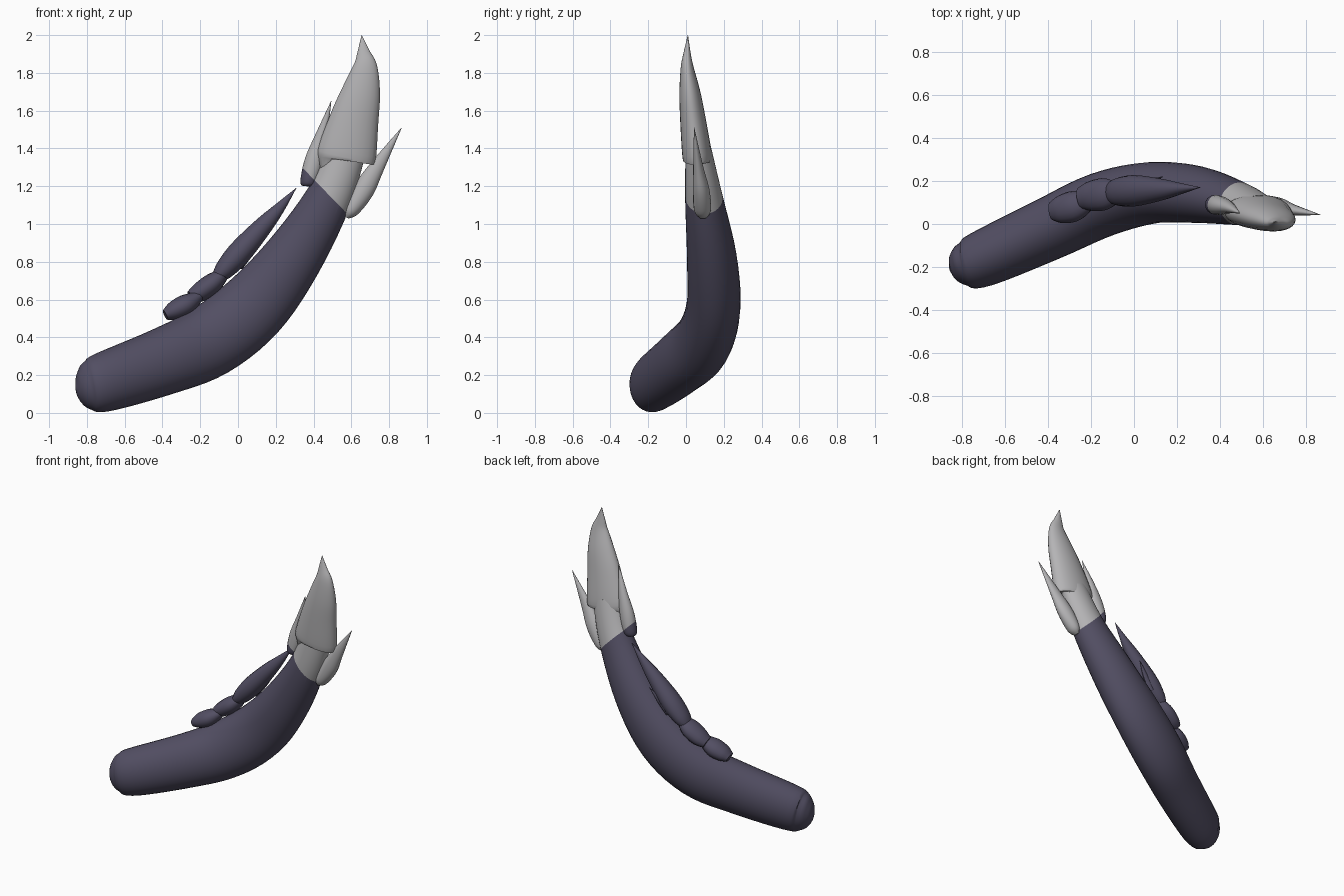
import bpy
import bmesh
import math
from mathutils import Vector

if "Cube" in bpy.data.objects:
    bpy.data.objects.remove(bpy.data.objects["Cube"])


def make_material(name, rgb):
    mat = bpy.data.materials.new(name)
    mat.use_nodes = True
    color = (*rgb, 1.0)
    mat.diffuse_color = color
    mat.node_tree.nodes["Principled BSDF"].inputs["Base Color"].default_value = color
    return mat


DARK = make_material("dark violet hide", (0.085, 0.077, 0.125))
PALE = make_material("pale grey horn", (0.46, 0.455, 0.465))


def spline(points, steps):
    """Catmull-Rom interpolation of (x, y, z, width, depth) stations."""
    out = []
    last = len(points) - 1
    for i in range(last):
        quad = [points[max(0, min(last, i + k))] for k in (-1, 0, 1, 2)]
        for s in range(steps):
            t = s / steps
            out.append([
                0.5 * (2 * b + (c - a) * t + (2 * a - 5 * b + 4 * c - d) * t ** 2
                       + (3 * b - a - 3 * c + d) * t ** 3)
                for a, b, c, d in zip(*quad)])
    out.append(list(points[last]))
    return out


def sweep(name, stations, sides=24, steps=5, split=False, mat=DARK):
    """Skin elliptical rings along a path; split paints the end beyond a plane."""
    path = spline(stations, steps)
    bm = bmesh.new()
    rings = []
    for i, p in enumerate(path):
        ahead = Vector(path[min(i + 1, len(path) - 1)][:3])
        tangent = (ahead - Vector(path[max(i - 1, 0)][:3])).normalized()
        depth_axis = Vector((0, 1, 0))
        depth_axis = (depth_axis - tangent * depth_axis.dot(tangent)).normalized()
        width_axis = depth_axis.cross(tangent)
        ring = []
        for k in range(sides):
            ang = math.tau * k / sides
            ring.append(bm.verts.new(
                Vector(p[:3]) + width_axis * (max(p[3], 0.001) * math.cos(ang))
                + depth_axis * (max(p[4], 0.001) * math.sin(ang))))
        rings.append(ring)
    for low, high in zip(rings, rings[1:]):
        for k in range(sides):
            n = (k + 1) % sides
            bm.faces.new((low[k], low[n], high[n], high[k]))
    bm.faces.new(rings[0][::-1])
    bm.faces.new(rings[-1])
    if split:
        # slanted border between hide and horn
        point, normal = Vector((0.48, 0, 1.155)), Vector((0.72, 0, 0.7))
        bmesh.ops.bisect_plane(bm, geom=bm.verts[:] + bm.edges[:] + bm.faces[:],
                               plane_co=point, plane_no=normal)
        for f in bm.faces:
            f.material_index = int((f.calc_center_median() - point).dot(normal) > 0)
    bmesh.ops.recalc_face_normals(bm, faces=bm.faces)
    mesh = bpy.data.meshes.new(name)
    bm.to_mesh(mesh)
    bm.free()
    obj = bpy.data.objects.new(name, mesh)
    bpy.context.collection.objects.link(obj)
    for m in ((DARK, PALE) if split else (mat,)):
        mesh.materials.append(m)
    bpy.ops.object.select_all(action="DESELECT")
    obj.select_set(True)
    bpy.context.view_layer.objects.active = obj
    bpy.ops.object.shade_smooth_by_angle(angle=math.radians(40))
    return obj


# Curved tail with a rounded root and a pale stem at the end
sweep("tail_body", [
    (-0.858, -0.21, 0.13, 0.01, 0.01),
    (-0.84, -0.205, 0.132, 0.075, 0.06),
    (-0.795, -0.192, 0.14, 0.128, 0.1),
    (-0.71, -0.165, 0.162, 0.157, 0.13),
    (-0.4, -0.025, 0.27, 0.178, 0.145),
    (-0.15, 0.09, 0.38, 0.192, 0.15),
    (0.08, 0.145, 0.56, 0.187, 0.143),
    (0.29, 0.137, 0.82, 0.158, 0.132),
    (0.48, 0.095, 1.135, 0.122, 0.1),
    (0.58, 0.065, 1.4, 0.1, 0.068),
], sides=32, split=True)

# Large curved end blade with a turned-in lip
sweep("end_blade", [
    (0.57, 0.06, 1.335, 0.13, 0.064),
    (0.574, 0.059, 1.36, 0.157, 0.078),
    (0.615, 0.037, 1.55, 0.13, 0.068),
    (0.652, 0.02, 1.7, 0.102, 0.055),
    (0.673, 0.006, 1.83, 0.066, 0.034),
    (0.665, 0.006, 1.91, 0.034, 0.018),
    (0.655, 0.01, 2.0, 0.001, 0.001),
], mat=PALE)

# Side barbs at the stem
sweep("left_barb", [
    (0.575, 0.09, 1.035, 0.012, 0.02),
    (0.6, 0.088, 1.075, 0.042, 0.045),
    (0.665, 0.08, 1.18, 0.056, 0.044),
    (0.735, 0.065, 1.3, 0.04, 0.027),
    (0.866, 0.043, 1.51, 0.001, 0.001),
], sides=16, mat=PALE)
sweep("right_barb", [
    (0.37, 0.09, 1.2, 0.034, 0.03),
    (0.375, 0.09, 1.23, 0.045, 0.045),
    (0.405, 0.085, 1.34, 0.05, 0.042),
    (0.445, 0.075, 1.48, 0.03, 0.025),
    (0.493, 0.05, 1.65, 0.001, 0.001),
], sides=16, split=True)

# Overlapping back scales, growing toward the tip
sweep("back_scale_small", [
    (-0.385, 0.06, 0.518, 0.028, 0.042),
    (-0.34, 0.068, 0.54, 0.05, 0.065),
    (-0.27, 0.085, 0.575, 0.055, 0.07),
    (-0.19, 0.11, 0.63, 0.02, 0.03),
], sides=16)
sweep("back_scale_middle", [
    (-0.25, 0.12, 0.612, 0.035, 0.05),
    (-0.2, 0.13, 0.64, 0.052, 0.07),
    (-0.13, 0.14, 0.69, 0.053, 0.073),
    (-0.06, 0.15, 0.75, 0.025, 0.035),
], sides=16)
sweep("back_scale_large", [
    (-0.115, 0.145, 0.71, 0.03, 0.045),
    (-0.07, 0.15, 0.76, 0.053, 0.066),
    (0.01, 0.155, 0.85, 0.064, 0.072),
    (0.13, 0.16, 0.985, 0.05, 0.05),
    (0.22, 0.165, 1.085, 0.029, 0.025),
    (0.308, 0.17, 1.19, 0.001, 0.001),
], sides=16)

# Small thorn beside the large scale
sweep("back_thorn", [
    (0.0, 0.185, 0.78, 0.03, 0.02),
    (0.07, 0.2, 0.86, 0.02, 0.014),
    (0.135, 0.22, 0.94, 0.001, 0.001),
], sides=10)
